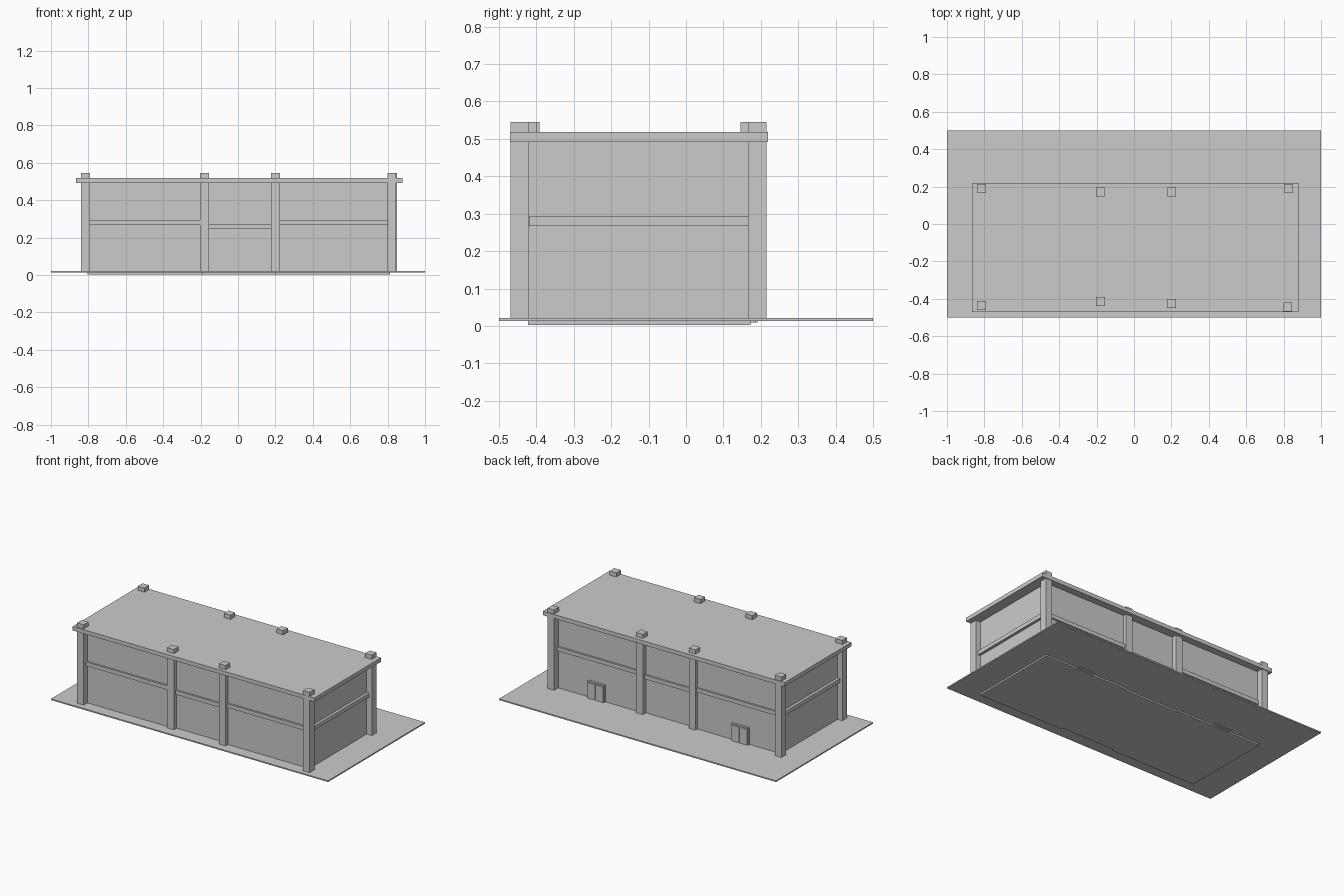
import bpy


def box(name, x0, x1, y0, y1, z0, z1):
    bpy.ops.mesh.primitive_cube_add(size=1, location=((x0 + x1) / 2, (y0 + y1) / 2, (z0 + z1) / 2))
    ob = bpy.context.object
    ob.name = name
    ob.scale = (x1 - x0, y1 - y0, z1 - z0)
    bpy.ops.object.transform_apply(location=False, rotation=False, scale=True)
    return ob


# Ground plate and roof slab
box("ground_plate", -1, 1, -0.5, 0.5, 0.013, 0.021)
box("roof_slab", -0.865, 0.88, -0.47, 0.219, 0.492, 0.518)

# Wall blocks, one per bay; the foot shows below the plate
bays = [
    ("left", -0.805, -0.19, -0.423, 0.173, 0.267),
    ("middle", -0.19, 0.2, -0.41, 0.162, 0.246),
    ("right", 0.2, 0.812, -0.423, 0.173, 0.267),
]
for side, x0, x1, y0, y1, band in bays:
    box(side + "_wall", x0, x1, y0, y1, 0.003, 0.5)
    # Storey bands on front and back
    box(side + "_front_band", x0, x1, y0 - 0.012, y0 + 0.01, band, band + 0.026)
    box(side + "_back_band", x0, x1, y1 - 0.01, y1 + 0.012, band, band + 0.026)

# Storey bands on the end walls
box("left_end_band", -0.823, -0.80, -0.42, 0.17, 0.267, 0.293)
box("right_end_band", 0.80, 0.83, -0.42, 0.17, 0.267, 0.293)

# Columns, rising through the roof
columns = [(-0.815, -0.437), (-0.18, -0.415), (0.2, -0.424), (0.822, -0.445),
           (-0.815, 0.19), (-0.18, 0.17), (0.2, 0.17), (0.825, 0.191)]
r = 0.024
for x, y in columns:
    box("column", x - r, x + r, y - r, y + r, 0.017, 0.545)

# Double doors on the back wall
for x in (-0.52, 0.52):
    box("door_frame", x - 0.06, x + 0.06, 0.165, 0.187, 0.009, 0.132)
    for s in (-1, 1):
        c = x + s * 0.029
        box("door_leaf", c - 0.025, c + 0.025, 0.18, 0.191, 0.009, 0.124)
